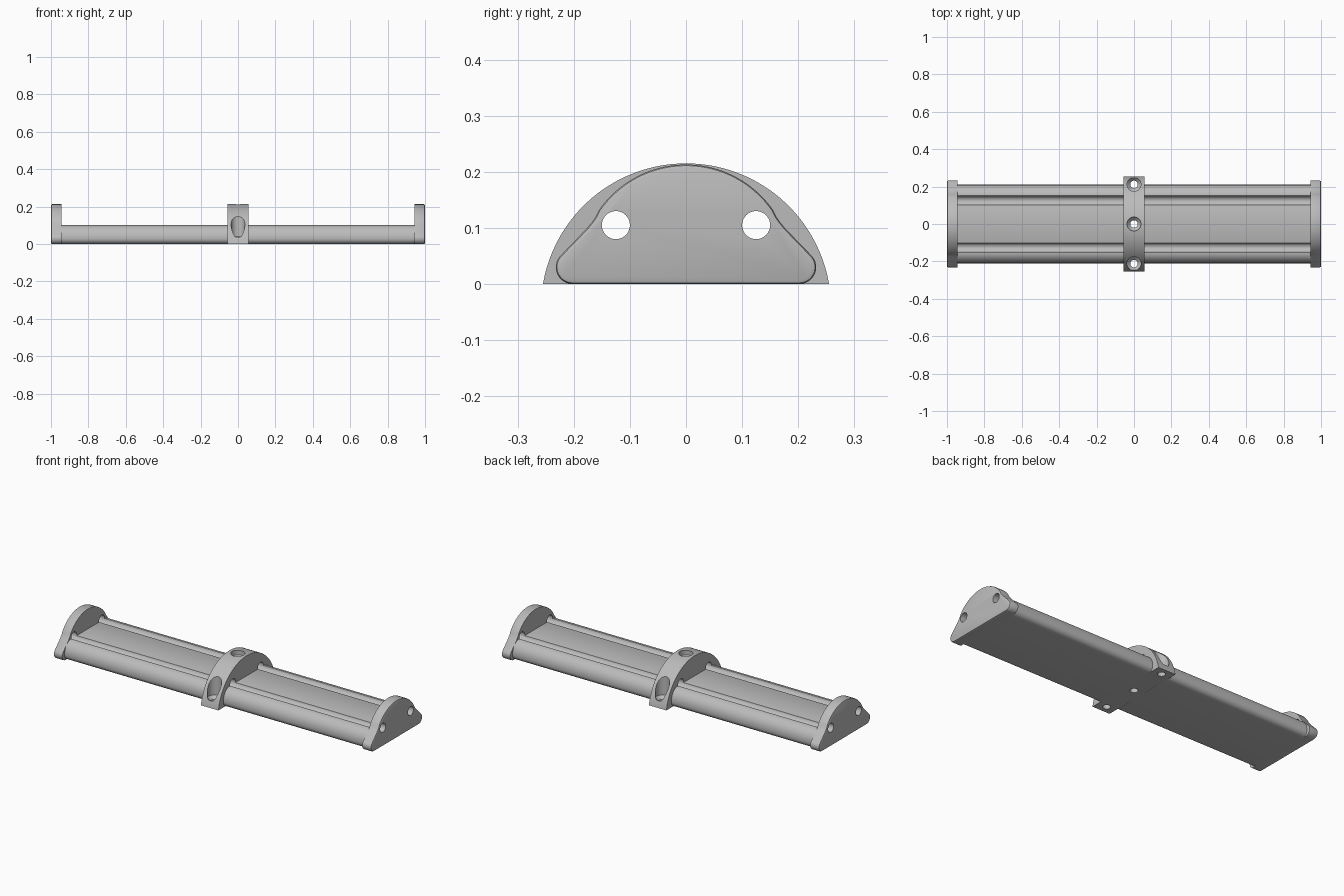
import bpy, bmesh, math
from mathutils import Matrix

if "Cube" in bpy.data.objects:
    bpy.data.objects.remove(bpy.data.objects["Cube"], do_unlink=True)

grey = bpy.data.materials.new("grey_metal")
grey.use_nodes = True
grey.diffuse_color = (0.5, 0.5, 0.5, 1)
grey.node_tree.nodes["Principled BSDF"].inputs["Base Color"].default_value = grey.diffuse_color


def arc(cy, cz, ry, rz, start, end, n):
    """Points (y, z) on an elliptical arc, angles in degrees."""
    angles = [math.radians(start + (end - start) * i / n) for i in range(n + 1)]
    return [(cy + ry * math.cos(a), cz + rz * math.sin(a)) for a in angles]


def mirrored(half):
    """Close a +y half profile with its reflection, skipping a shared centre point."""
    return half + [(-y, z) for y, z in reversed(half) if y > 1e-6]


def make_object(name, bm):
    bmesh.ops.recalc_face_normals(bm, faces=bm.faces)
    mesh = bpy.data.meshes.new(name)
    bm.to_mesh(mesh)
    bm.free()
    mesh.materials.append(grey)
    obj = bpy.data.objects.new(name, mesh)
    bpy.context.collection.objects.link(obj)
    return obj


def extrude(name, profile, x0, x1, bevel=0):
    """Extrude a (y, z) profile along x, optionally bevelling the rim at x1."""
    bm = bmesh.new()
    face = bm.faces.new([bm.verts.new((x0, y, z)) for y, z in profile])
    new = bmesh.ops.extrude_face_region(bm, geom=[face])["geom"]
    verts = [g for g in new if isinstance(g, bmesh.types.BMVert)]
    bmesh.ops.translate(bm, verts=verts, vec=(x1 - x0, 0, 0))
    bmesh.ops.recalc_face_normals(bm, faces=bm.faces)
    if bevel:
        rim = [e for e in bm.edges if all(abs(v.co.x - x1) < 1e-5 for v in e.verts)]
        bmesh.ops.bevel(bm, geom=rim, offset=bevel, segments=2, profile=0.5, affect='EDGES')
    return make_object(name, bm)


def screw_cutter(y, seat):
    """Revolved cutter: shank hole, countersink at height seat, head clearance."""
    outline = [(0, -0.05), (0.02, -0.05), (0.02, seat), (0.037, seat + 0.017),
               (0.037, 0.3), (0, 0.3)]
    bm = bmesh.new()
    verts = [bm.verts.new((r, y, z)) for r, z in outline]
    edges = [bm.edges.new(pair) for pair in zip(verts, verts[1:])]
    bmesh.ops.spin(bm, geom=verts + edges, cent=(0, y, 0), axis=(0, 0, 1),
                   angle=math.tau, steps=40, use_duplicate=False)
    bmesh.ops.remove_doubles(bm, verts=bm.verts, dist=1e-5)
    return make_object("screw_cutter", bm)


def rod_cutter(y):
    """Cylinder along x for the round lengthwise holes."""
    bm = bmesh.new()
    bmesh.ops.create_cone(bm, cap_ends=True, segments=40, radius1=0.025, radius2=0.025,
                          depth=2.4, matrix=Matrix.Translation((0, y, 0.105))
                          @ Matrix.Rotation(math.pi / 2, 4, 'Y'))
    return make_object("rod_cutter", bm)


def finish(obj, cutters=()):
    bpy.ops.object.select_all(action='DESELECT')
    bpy.context.view_layer.objects.active = obj
    obj.select_set(True)
    for cutter in cutters:
        mod = obj.modifiers.new("cut", 'BOOLEAN')
        mod.operation = 'DIFFERENCE'
        mod.solver = 'EXACT'
        mod.object = cutter
        bpy.ops.object.modifier_apply(modifier=mod.name)
    bpy.ops.object.shade_smooth_by_angle(angle=math.radians(30))


# Half profiles, running from the top centre outwards and down
rail_half = ([(0.1, 0.1)] + arc(0.125, 0.105, 0.025, 0.025, 192, 348, 14)
             + arc(0.15, 0.035, 0.06, 0.066, 89, 0, 12)
             + arc(0.18, 0.03, 0.03, 0.03, -5, -90, 8))
cap_half = (arc(0, 0.024, 0.189, 0.189, 90, 35, 22)
            + [(0.161, 0.120), (0.168, 0.110), (0.177, 0.099)]
            + arc(0.202, 0.03, 0.03, 0.03, 41, -90, 12))
base_angle = math.degrees(math.asin(0.044 / 0.2587))
bridge_half = arc(0, -0.0437, 0.2587, 0.2587, 90, base_angle, 32)

rods = [rod_cutter(y) for y in (-0.125, 0.125)]
screws = [screw_cutter(-0.212, 0.023), screw_cutter(0, 0.17), screw_cutter(0.212, 0.023)]

# Rails and end caps on both sides
for label, side in (("left", 1), ("right", -1)):
    finish(extrude(label + "_rail", mirrored(rail_half), side * 0.055, side * 0.945))
    finish(extrude(label + "_end_cap", mirrored(cap_half), side * 0.945, side, 0.007), rods)

# Central arched bridge with screw holes
finish(extrude("mounting_bridge", mirrored(bridge_half), -0.055, 0.055), rods + screws)

for cutter in rods + screws:
    bpy.data.objects.remove(cutter, do_unlink=True)
